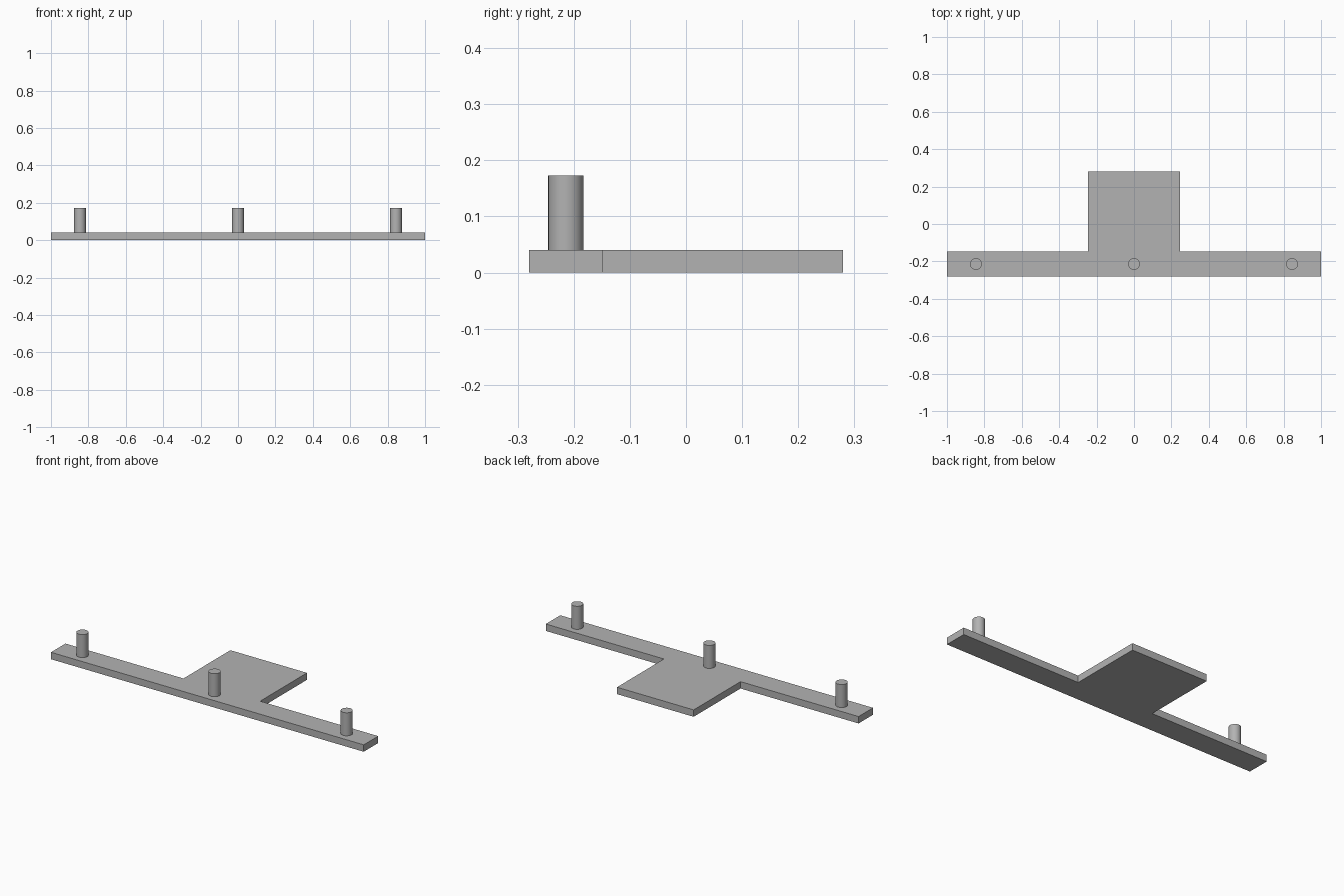
import bpy
import bmesh

cube = bpy.data.objects.get("Cube")
if cube:
    bpy.data.objects.remove(cube, do_unlink=True)

THICK = 0.04
BACK_OF_BAR = -0.148
PEG_Y, PEG_R, PEG_TOP = -0.214, 0.0315, 0.173

# Single grey finish
grey = bpy.data.materials.new("plain grey")
grey.use_nodes = True
colour = (0.45, 0.45, 0.45, 1)
grey.diffuse_color = colour
grey.node_tree.nodes["Principled BSDF"].inputs["Base Color"].default_value = colour

# T-shaped base plate: one outline, extruded upward
half = [(1, -0.28), (1, BACK_OF_BAR), (0.245, BACK_OF_BAR), (0.245, 0.28)]
outline = half + [(-x, y) for x, y in reversed(half)]
bm = bmesh.new()
face = bm.faces.new([bm.verts.new((x, y, 0)) for x, y in outline])
top = bmesh.ops.extrude_face_region(bm, geom=[face])["geom"]
bmesh.ops.translate(bm, vec=(0, 0, THICK),
                    verts=[v for v in top if isinstance(v, bmesh.types.BMVert)])
bmesh.ops.recalc_face_normals(bm, faces=bm.faces)
mesh = bpy.data.meshes.new("base_plate")
bm.to_mesh(mesh)
bm.free()
mesh.materials.append(grey)
bpy.context.collection.objects.link(bpy.data.objects.new("base_plate", mesh))

# Three round pegs standing along the bar
for name, x in (("right_peg", -0.845), ("middle_peg", 0), ("left_peg", 0.845)):
    bpy.ops.mesh.primitive_cylinder_add(
        vertices=48, radius=PEG_R, depth=PEG_TOP - THICK,
        location=(x, PEG_Y, (PEG_TOP + THICK) / 2))
    peg = bpy.context.object
    peg.name = name
    peg.data.materials.append(grey)
    bpy.ops.object.shade_smooth_by_angle()
